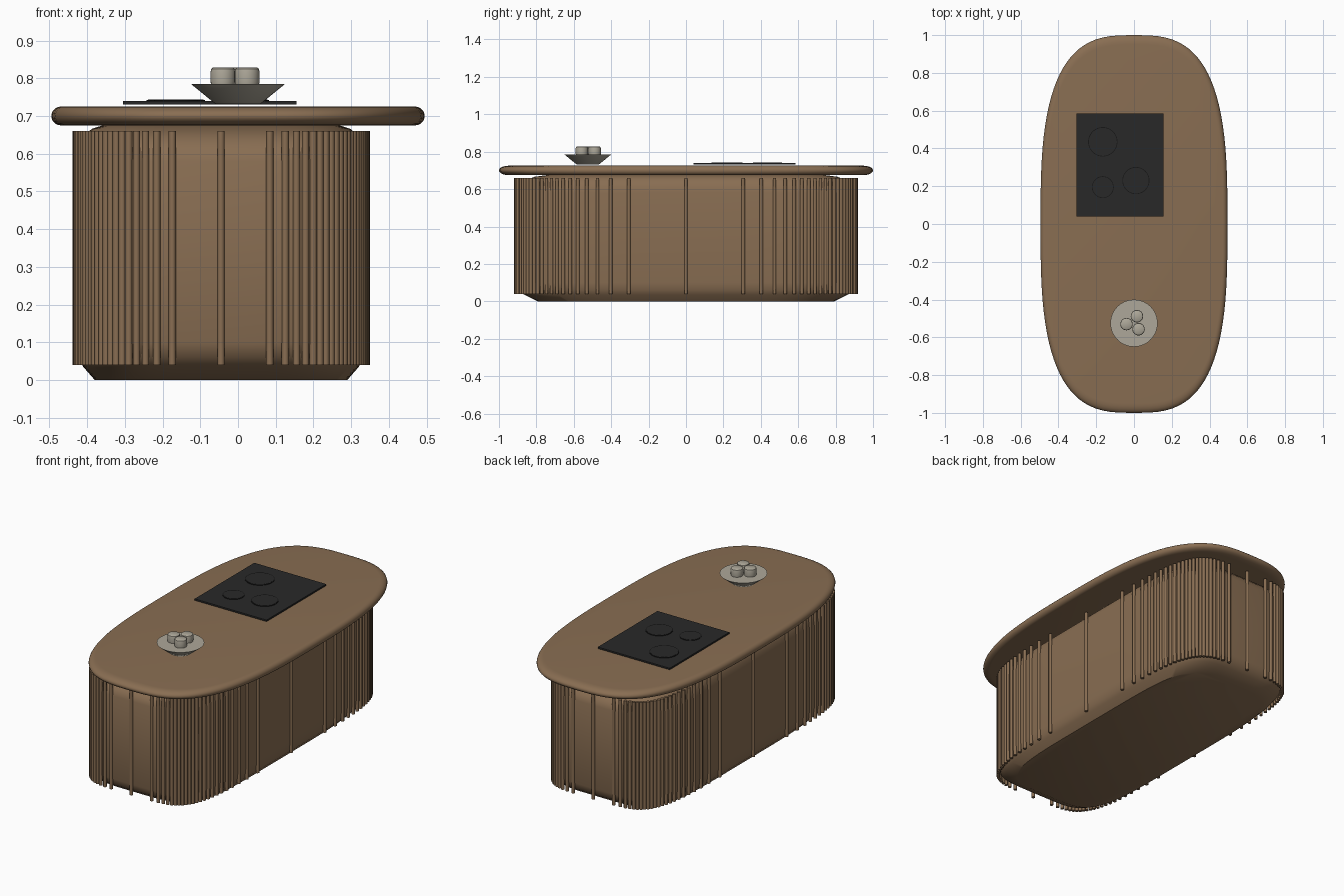
import bpy, bmesh, math
from math import sin, cos, pi

cube = bpy.data.objects.get("Cube")
if cube:
    bpy.data.objects.remove(cube)


def material(name, rgb):
    m = bpy.data.materials.new(name)
    m.use_nodes = True
    m.diffuse_color = (*rgb, 1)
    m.node_tree.nodes["Principled BSDF"].inputs["Base Color"].default_value = (*rgb, 1)
    return m


wood = material("warm wood", (0.25, 0.155, 0.085))
black = material("black glass", (0.022, 0.022, 0.022))
line = material("burner line", (0.008, 0.008, 0.008))
stone = material("pale stoneware", (0.42, 0.39, 0.32))


def finish(bm, name, mat, smooth=True):
    bmesh.ops.recalc_face_normals(bm, faces=bm.faces)
    me = bpy.data.meshes.new(name)
    bm.to_mesh(me)
    bm.free()
    me.materials.append(mat)
    ob = bpy.data.objects.new(name, me)
    bpy.context.collection.objects.link(ob)
    if smooth:
        bpy.ops.object.select_all(action="DESELECT")
        ob.select_set(True)
        bpy.context.view_layer.objects.active = ob
        bpy.ops.object.shade_smooth_by_angle(angle=math.radians(40))
    return ob


def superellipse(a, b, n, count):
    def axis(v):
        return math.copysign(abs(v) ** (2 / n), v) if abs(v) > 1e-9 else 0
    return [(a * axis(cos(2 * pi * i / count)), b * axis(sin(2 * pi * i / count)))
            for i in range(count)]


def stack(name, mat, centre, outline, profile):
    """Loft an outline through (scale, height) steps and cap both ends."""
    bm = bmesh.new()
    rings = [[bm.verts.new((centre[0] + x * s, centre[1] + y * s, z)) for x, y in outline]
             for s, z in profile]
    for low, high in zip(rings, rings[1:]):
        for i in range(len(outline)):
            j = (i + 1) % len(outline)
            bm.faces.new((low[i], low[j], high[j], high[i]))
    bm.faces.new(rings[0])
    bm.faces.new(rings[-1])
    return finish(bm, name, mat)


def circle(r, count=32):
    return superellipse(r, r, 2, count)


# Island body with turned-in foot and neck
BASE = (-0.045, 0)
base_outline = superellipse(0.385, 0.91, 5, 96)
stack("island_body", wood, BASE, base_outline,
      [(0.87, 0), (0.95, 0.035), (0.985, 0.06), (1, 0.1),
       (1, 0.58), (0.985, 0.615), (0.95, 0.645), (0.89, 0.666), (0.8, 0.677)])

# Round slats, one on every outline point
for x, y in base_outline:
    stack("slat", wood, (BASE[0] + x, BASE[1] + y), circle(0.0095, 10),
          [(1, 0.04), (1, 0.66)])

# Worktop with a rounded rim
rim = [(1 - 0.05 * (1 - cos(t)), 0.7 + 0.025 * sin(t))
       for t in (pi * (k / 10 - 0.5) for k in range(11))]
stack("worktop", wood, (0, 0), superellipse(0.495, 1, 3, 96), rim)

# Hob plate
bm = bmesh.new()
bmesh.ops.create_cube(bm, size=1)
for v in bm.verts:
    v.co = (-0.075 + v.co.x * 0.46, 0.312 + v.co.y * 0.545, 0.7355 + v.co.z * 0.009)
finish(bm, "hob", black, False)

# Burners: a dark outline disc with a glass disc on top
for x, y, r in ((-0.165, 0.435, 0.078), (-0.165, 0.195, 0.058), (0.01, 0.23, 0.072)):
    stack("burner_outline", line, (x, y), circle(r, 48), [(1, 0.739), (1, 0.7425)])
    stack("burner", black, (x, y), circle(r - 0.004, 48), [(1, 0.739), (1, 0.7435)])

# Dish and three small pots
DISH = (0, -0.525)
stack("dish", stone, DISH, circle(0.125), [(0.48, 0.732), (1, 0.785)])
for k in range(3):
    t = math.radians(67) + k * 2 * pi / 3
    stack("pot", stone, (DISH[0] + 0.04 * cos(t), DISH[1] + 0.04 * sin(t)), circle(0.033, 24),
          [(0.97, 0.784), (1, 0.79), (1, 0.818), (0.95, 0.825), (0.82, 0.828)])
